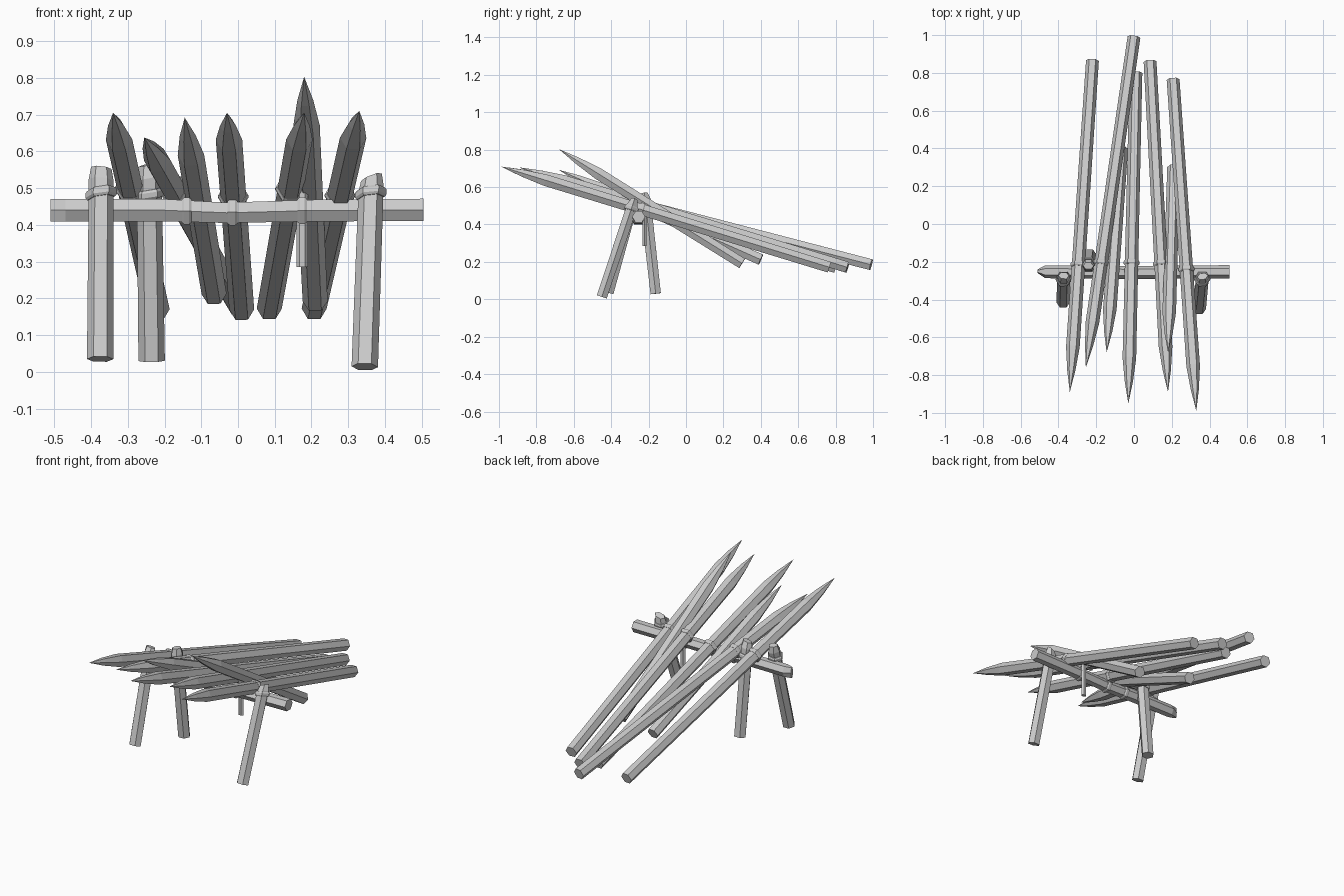
import bpy
import bmesh
import math
from mathutils import Vector

if "Cube" in bpy.data.objects:
    bpy.data.objects.remove(bpy.data.objects["Cube"])


def hex_pole(name, rings, side):
    """Six-sided pole. rings: (centre, side radius, other radius, end slant); radius 0 = point."""
    a, b = Vector(rings[0][0]), Vector(rings[-1][0])
    axis = (b - a).normalized()
    u = Vector(side)
    u = (u - axis * u.dot(axis)).normalized()
    v = axis.cross(u)
    bm = bmesh.new()
    loops = []
    for c, ru, rv, slant in rings:
        c = Vector(c)
        if ru == 0:
            loops.append([bm.verts.new(c)])
            continue
        loop = []
        for i in range(6):
            t = i * math.pi / 3
            loop.append(bm.verts.new(c + u * ru * math.cos(t) + v * rv * math.sin(t)
                                     + axis * slant * math.cos(t)))
        loops.append(loop)
    for p, q in zip(loops, loops[1:]):
        for i in range(6):
            j = (i + 1) % 6
            if len(q) == 1:
                bm.faces.new((p[i], p[j], q[0]))
            else:
                bm.faces.new((p[i], p[j], q[j], q[i]))
    for loop in (loops[0], loops[-1]):
        if len(loop) == 6:
            bm.faces.new(loop)
    bmesh.ops.recalc_face_normals(bm, faces=bm.faces)
    mesh = bpy.data.meshes.new(name)
    bm.to_mesh(mesh)
    bm.free()
    ob = bpy.data.objects.new(name, mesh)
    bpy.context.collection.objects.link(ob)
    return ob


def lashing(name, centre, axis, side, r=0.042, width=0.026, slant=0.0):
    """Rope band with a bevelled profile."""
    c, d = Vector(centre), Vector(axis).normalized()
    hex_pole(name, [(c + d * width * k, r * s, r * s, slant)
                    for k, s in ((-0.5, 0.88), (-0.25, 1), (0.25, 1), (0.5, 0.88))], side)


X, Y = (1, 0, 0), (0, 1, 0)
R = 0.036

# Sharpened stakes: blunt back end, point, y of the lashing
stakes = [
    ((-0.22, 0.865, 0.170), (-0.34, -0.89, 0.705), -0.215),
    ((0.00, 0.99, 0.185), (-0.255, -0.76, 0.638), -0.205),
    ((-0.065, 0.40, 0.212), (-0.145, -0.68, 0.692), None),
    ((0.010, 0.80, 0.170), (-0.03, -0.95, 0.705), -0.205),
    ((0.085, 0.86, 0.172), (0.18, -0.89, 0.705), -0.21),
    ((0.210, 0.30, 0.192), (0.18, -0.68, 0.803), None),
    ((0.207, 0.765, 0.172), (0.33, -0.99, 0.710), -0.24),
]
for n, (back, tip, tie) in enumerate(stakes, 1):
    a, b = Vector(back), Vector(tip)
    d = (b - a).normalized()
    hex_pole(f"stake_{n}", [(a, 0.034, 0.034, 0), (b - d * 0.25, R, R, 0),
                            (b - d * 0.12, R * 0.6, R * 0.6, 0), (b, 0, 0, 0)], X)
    if tie is not None:
        lashing(f"stake_lashing_{n}", a.lerp(b, (tie - a.y) / (b.y - a.y)), d, X)

# Crossbar with a slight sag and a chiselled left end
hex_pole("crossbar", [((-0.51, -0.25, 0.44), 0.010, 0.035, 0),
                      ((-0.47, -0.253, 0.44), 0.034, 0.035, 0),
                      ((-0.20, -0.255, 0.440), 0.034, 0.035, 0),
                      ((-0.03, -0.257, 0.433), 0.034, 0.032, 0),
                      ((0.20, -0.255, 0.439), 0.035, 0.034, 0),
                      ((0.505, -0.253, 0.441), 0.035, 0.035, 0)], Y)
for n, (x, z) in enumerate(((-0.14, 0.438), (-0.015, 0.435), (0.175, 0.439)), 1):
    lashing(f"crossbar_lashing_{n}", (x, -0.256, z), X, Y)

# Legs with roughly cut tops, each tied near the crossbar
legs = [
    ("front_left_leg", (-0.375, -0.415, 0.035), (-0.372, -0.273, 0.555), -0.003),
    ("front_right_leg", (0.345, -0.45, 0.014), (0.363, -0.277, 0.530), 0.012),
    ("rear_left_leg", (-0.235, -0.162, 0.030), (-0.242, -0.222, 0.565), 0.006),
]
for name, foot, head, slant in legs:
    a, b = Vector(foot), Vector(head)
    d = (b - a).normalized()
    hex_pole(name, [(a, 0.036, 0.032, 0), (b - d * 0.035, 0.034, 0.034, slant),
                    (b, 0.028, 0.020, slant)], X)
    lashing(name + "_lashing", a.lerp(b, (0.485 - a.z) / (b.z - a.z)), d, X,
            r=0.043, slant=0.006)

# Loose strap hanging behind the crossbar
hex_pole("hanging_strap", [((0.175, -0.222, 0.285), 0.016, 0.011, 0),
                           ((0.175, -0.222, 0.50), 0.016, 0.011, 0)], X)
